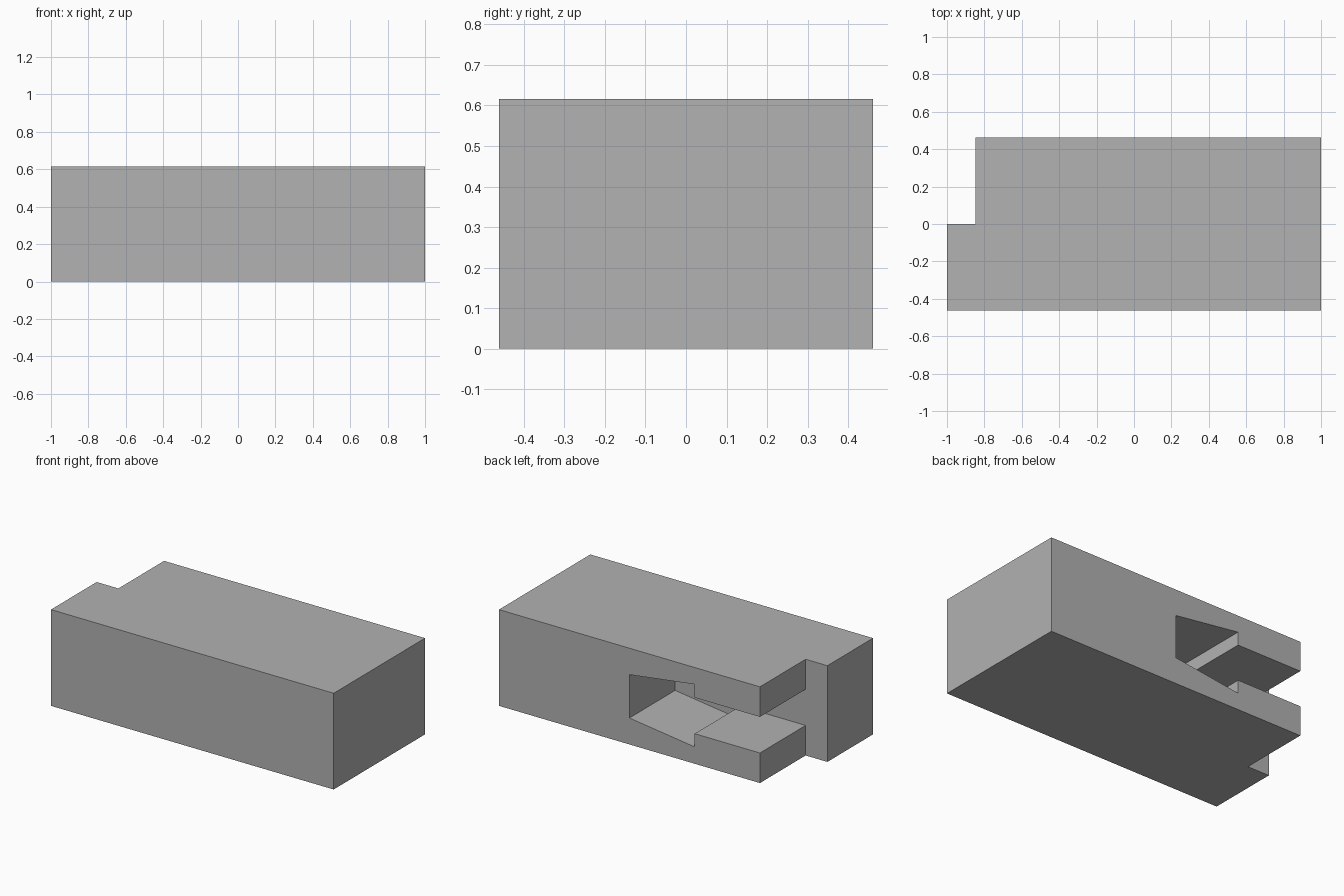
import bpy, bmesh

default = bpy.data.objects.get("Cube")
if default:
    bpy.data.objects.remove(default, do_unlink=True)

U = 2 / 13                       # one module: the block is 13 x 6 x 4 modules
LENGTH, DEPTH, HEIGHT = 13 * U, 6 * U, 4 * U

grey = bpy.data.materials.new("plain grey")
grey.use_nodes = True
grey.diffuse_color = (0.445, 0.445, 0.445, 1)
grey.node_tree.nodes["Principled BSDF"].inputs["Base Color"].default_value = grey.diffuse_color


def extrude_profile(name, profile, y0, y1):
    """Solid made from an (x, z) outline swept along y."""
    bm = bmesh.new()
    face = bm.faces.new([bm.verts.new((x, y0, z)) for x, z in profile])
    swept = bmesh.ops.extrude_face_region(bm, geom=[face])["geom"]
    bmesh.ops.translate(bm, vec=(0, y1 - y0, 0),
                        verts=[g for g in swept if isinstance(g, bmesh.types.BMVert)])
    bmesh.ops.recalc_face_normals(bm, faces=bm.faces)
    mesh = bpy.data.meshes.new(name)
    bm.to_mesh(mesh)
    bm.free()
    mesh.materials.append(grey)
    obj = bpy.data.objects.new(name, mesh)
    bpy.context.collection.objects.link(obj)
    return obj


# Main block
half = LENGTH / 2
block = extrude_profile("joint_block",
                        [(-half, 0), (half, 0), (half, HEIGHT), (-half, HEIGHT)],
                        -DEPTH / 2, DEPTH / 2)

# Stepped end, narrow neck and flared pocket: lower outline in modules, mirrored upward
lower = [(-1, -1), (1, -1), (1, 1.25), (4, 1.25), (4, 0.7), (7, 1.1)]
outline = lower + [(x, 4 - z) for x, z in reversed(lower)]
cutter = extrude_profile("pocket_cutter",
                         [(x * U - half, z * U) for x, z in outline], 0, DEPTH)
cutter.hide_render = True

# Cut the back half, then drop the cutter
cut = block.modifiers.new("pocket", "BOOLEAN")
cut.operation = "DIFFERENCE"
cut.solver = "EXACT"
cut.object = cutter
bpy.context.view_layer.objects.active = block
block.select_set(True)
bpy.ops.object.modifier_apply(modifier=cut.name)
bpy.data.objects.remove(cutter, do_unlink=True)
